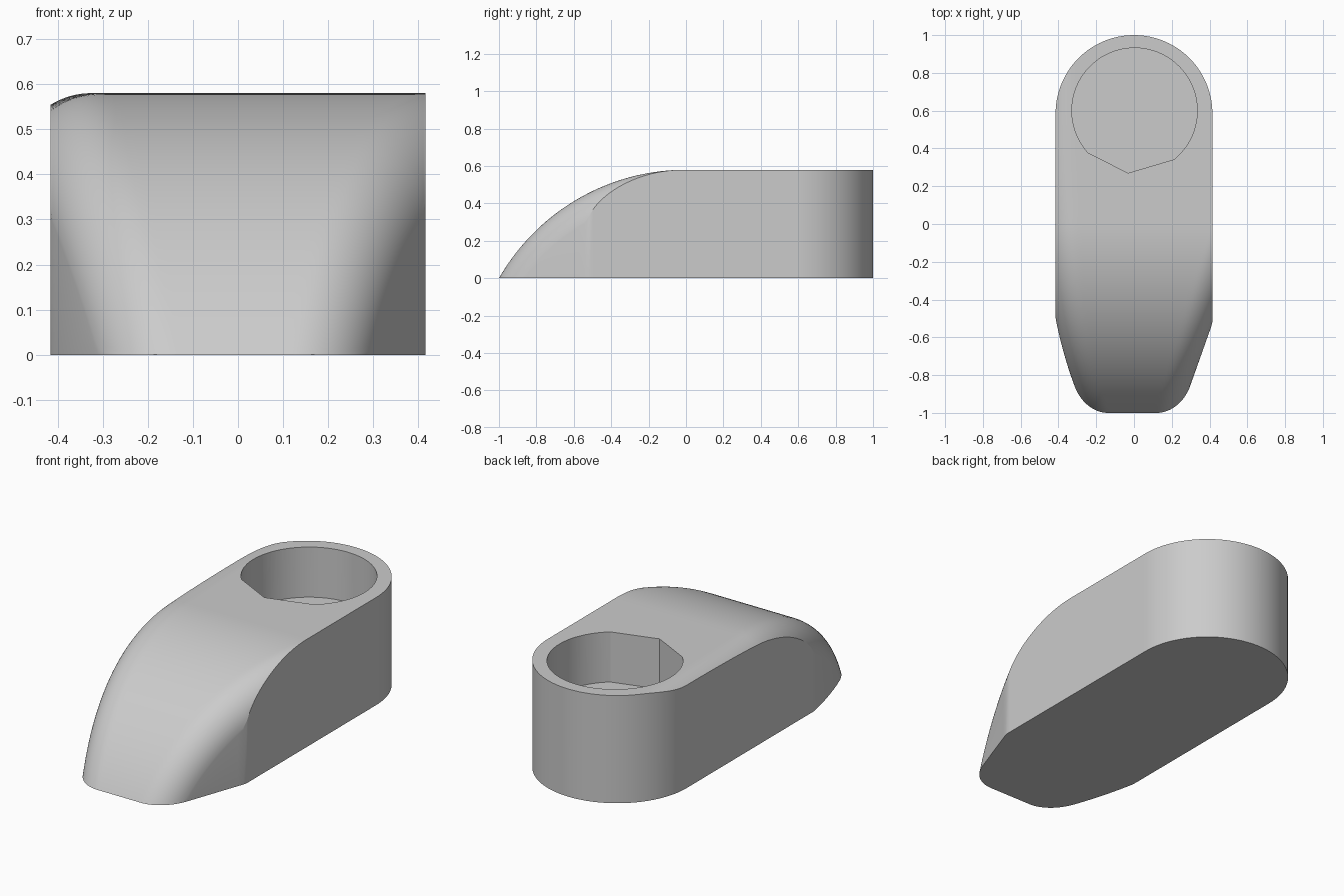
import bpy, bmesh, math

if "Cube" in bpy.data.objects:
    bpy.data.objects.remove(bpy.data.objects["Cube"])

W, H, REAR = 0.415, 0.58, 0.585        # half width, height, centre of round back
R = (1 + H * H) / (2 * H)              # radius of the sloping front arc
ZC = H - R
FILLET = 0.17


def blend(a, b, c):
    """Rolling-ball rounding of two surfaces whose normals have dot product c."""
    A, B = a + FILLET, b + FILLET
    if A > c * B and B > c * A and A > 0 and B > 0:
        return math.sqrt((A * A + B * B - 2 * c * A * B) / (1 - c * c)) - FILLET
    return max(a, b)


def field(x, y, z):
    """Negative inside the rounded nose."""
    yf = min(y, 0)
    rad = math.hypot(yf, z - ZC)
    a, ay = rad - R, yf / rad
    # flat slanted cheek on the right
    right = blend(a, 0.942 * (x - 0.41) - 0.334 * (y + 0.54), -0.334 * ay)
    # gently curved cheek on the left
    t = max(0.6 - y, 0)
    xv = -W - 0.08 + 0.0413 * t ** 2 + 0.0205 * t ** 4
    slope = -(0.0826 * t + 0.082 * t ** 3)
    n = math.hypot(1, slope)
    left = blend(a, (xv - x) / n, slope / n * ay)
    return max(left, right)


def last_inside(f, hi):
    """Largest value in 0..hi for which f is negative."""
    if f(hi) < 0:
        return hi
    lo = 0.0
    for _ in range(24):
        mid = (lo + hi) / 2
        if f(mid) < 0:
            lo = mid
        else:
            hi = mid
    return lo


def finish(bm, name):
    bmesh.ops.recalc_face_normals(bm, faces=bm.faces)
    me = bpy.data.meshes.new(name)
    bm.to_mesh(me)
    bm.free()
    ob = bpy.data.objects.new(name, me)
    bpy.context.collection.objects.link(ob)
    return ob


# body: rows of cross-sections from the nose to the round back
ys = [-1 + 0.0002 + 0.4598 * (i / 30) ** 2 for i in range(31)]
ys += [-0.54 + 0.54 * i / 24 for i in range(1, 25)]
ys += [REAR * i / 10 for i in range(1, 11)]
ys += [REAR + W * math.sin(math.radians(89 * i / 28)) for i in range(1, 29)]

N = 44
bm = bmesh.new()
rows = []
for y in ys:
    lim = math.sqrt(W * W - max(y - REAR, 0) ** 2)
    xl = -last_inside(lambda s: field(-s, y, 0), lim)
    xr = last_inside(lambda s: field(s, y, 0), lim)
    top = []
    for j in range(N + 1):
        k = 0.5 - 0.5 * math.cos(math.pi * j / N)
        x = xl + (xr - xl) * k
        xs = xl + (xr - xl) * min(max(k, 0.0003), 0.9997)
        z = max(last_inside(lambda h: field(xs, y, h), H), 0.0002)
        top.append(bm.verts.new((x, y, z)))
    rows.append((top, bm.verts.new((xl, y, 0)), bm.verts.new((xr, y, 0))))

for (t0, l0, r0), (t1, l1, r1) in zip(rows, rows[1:]):
    for j in range(N):
        bm.faces.new((t0[j], t0[j + 1], t1[j + 1], t1[j]))
    bm.faces.new((l0, t0[0], t1[0], l1))
    bm.faces.new((r0, r1, t1[N], t0[N]))
    bm.faces.new((l0, l1, r1, r0))
for top, l, r in (rows[0], rows[-1]):
    bm.faces.new(top + [r, l])
body = finish(bm, "body")

# socket cutter: round pocket with two flat sides toward the nose
angles = [-51 + 273 * i / 60 for i in range(61)] + [264]
bm = bmesh.new()
ring = [bm.verts.new((0.003 + 0.332 * math.cos(math.radians(a)),
                      0.6 + 0.332 * math.sin(math.radians(a)), 0.31)) for a in angles]
face = bm.faces.new(ring)
ext = bmesh.ops.extrude_face_region(bm, geom=[face])
bmesh.ops.translate(bm, vec=(0, 0, 0.5),
                    verts=[g for g in ext["geom"] if isinstance(g, bmesh.types.BMVert)])
cutter = finish(bm, "socket_cutter")
cutter.hide_render = True

mod = body.modifiers.new("socket", 'BOOLEAN')
mod.operation = 'DIFFERENCE'
mod.solver = 'EXACT'
mod.object = cutter
bpy.context.view_layer.objects.active = body
body.select_set(True)
bpy.ops.object.modifier_apply(modifier=mod.name)
bpy.data.objects.remove(cutter)
bpy.ops.object.shade_smooth_by_angle(angle=math.radians(20))
